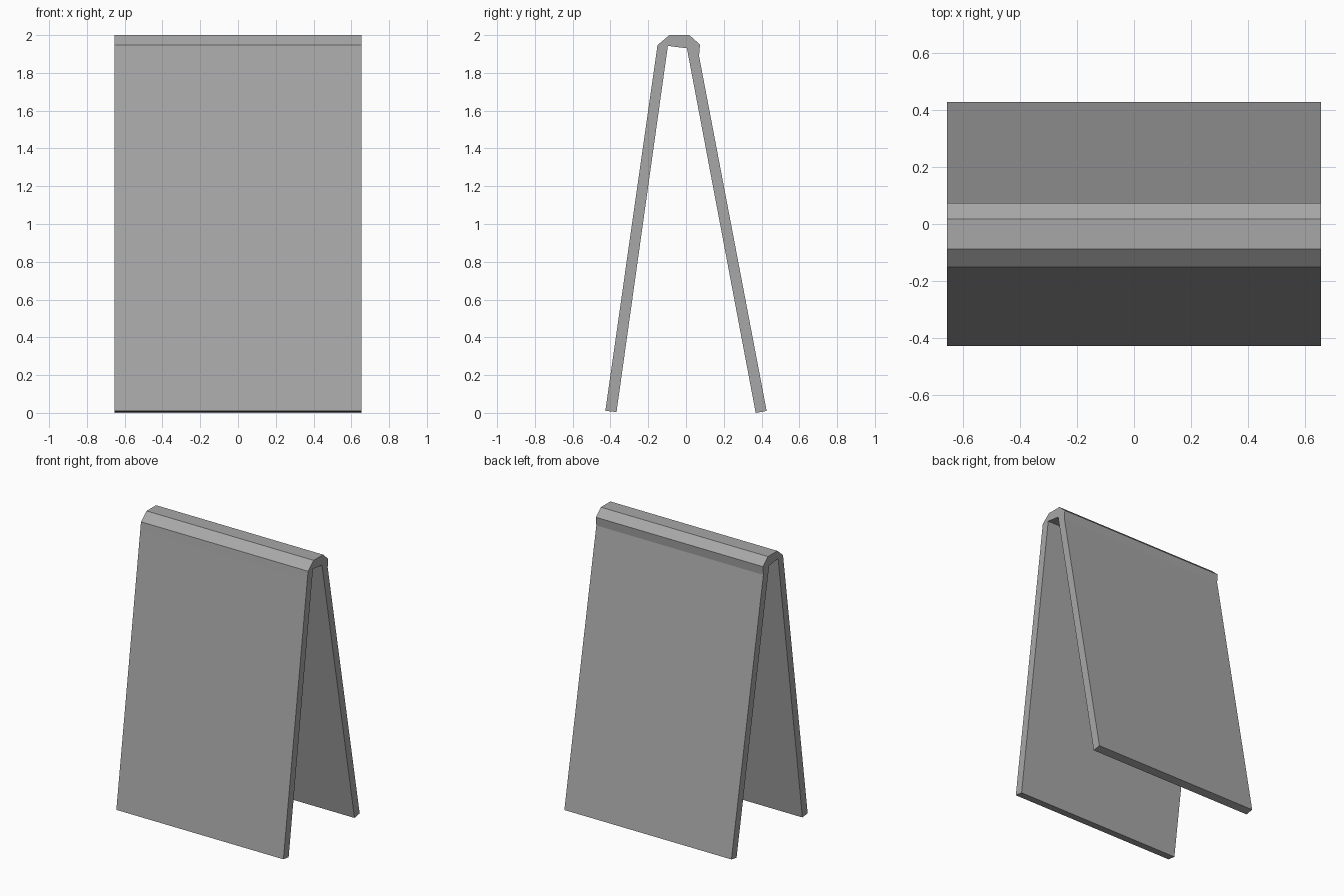
import bpy
import bmesh

cube = bpy.data.objects.get("Cube")
if cube:
    bpy.data.objects.remove(cube, do_unlink=True)

# Single grey plastic material
grey = bpy.data.materials.new("plain_grey")
grey.use_nodes = True
colour = (0.39, 0.39, 0.39, 1.0)
grey.diffuse_color = colour
grey.node_tree.nodes["Principled BSDF"].inputs["Base Color"].default_value = colour


def extrude_profile(name, profile, width, material):
    """Sweep a closed (y, z) outline along x, centred on x = 0."""
    bm = bmesh.new()
    face = bm.faces.new([bm.verts.new((-width / 2, y, z)) for y, z in profile])
    swept = bmesh.ops.extrude_face_region(bm, geom=[face], use_keep_orig=True)
    moved = [v for v in swept["geom"] if isinstance(v, bmesh.types.BMVert)]
    bmesh.ops.translate(bm, verts=moved, vec=(width, 0, 0))
    bmesh.ops.recalc_face_normals(bm, faces=bm.faces)
    mesh = bpy.data.meshes.new(name)
    bm.to_mesh(mesh)
    bm.free()
    mesh.materials.append(material)
    obj = bpy.data.objects.new(name, mesh)
    bpy.context.collection.objects.link(obj)
    return obj


# Outer skin: front panel, folded ridge, back panel
outer = [
    (-0.427, 0.011), (-0.159, 1.89), (-0.151, 1.947), (-0.088, 2.0),
    (0.018, 2.0), (0.074, 1.95), (0.069, 1.89), (0.427, 0.01),
]
# Inner skin, from back foot up to the fold and down to the front foot
inner = [(0.369, 0.0), (0.005, 1.93), (-0.096, 1.943), (-0.368, 0.004)]

extrude_profile("folded_sign_board", outer + inner, 1.31, grey)
